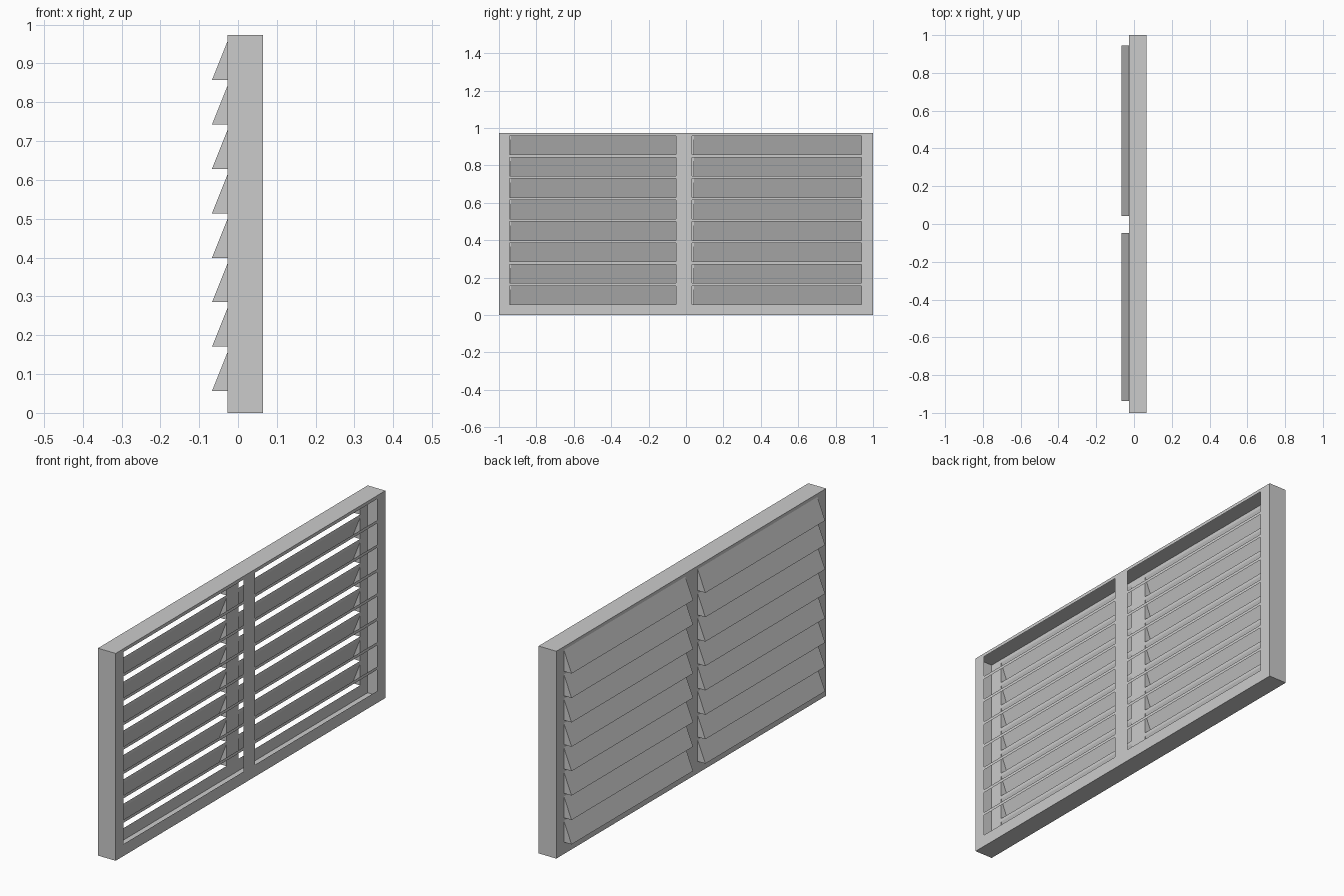
import bpy

if "Cube" in bpy.data.objects:
    bpy.data.objects.remove(bpy.data.objects["Cube"])

X_BACK, X_FRONT, X_HOOD = -0.027, 0.065, -0.067
HEIGHT, COUNT = 0.973, 8
PITCH, SLOT_Z, SLOT_H = 0.1145, 0.056, 0.1
FRONT_SLOTS = [(-0.943, -0.053), (0.033, 0.937)]
BACK_SLOTS = [(-0.936, -0.048), (0.043, 0.944)]


def add_mesh(name, verts, faces):
    mesh = bpy.data.meshes.new(name)
    mesh.from_pydata(verts, [], faces)
    mesh.update()
    obj = bpy.data.objects.new(name, mesh)
    bpy.context.collection.objects.link(obj)
    return obj


def slotted_sheet(name, x, slots, outward):
    """Flat sheet at x, with a column of slots in each y range."""
    ys = [-1] + [y for pair in slots for y in pair] + [1]
    zs = [0]
    for i in range(COUNT):
        z = SLOT_Z + i * PITCH
        zs += [z, z + SLOT_H]
    zs.append(HEIGHT)
    n = len(zs)
    verts = [(x, y, z) for y in ys for z in zs]
    faces = []
    for i in range(len(ys) - 1):
        for j in range(n - 1):
            if i % 2 and j % 2:
                continue
            f = (i * n + j, (i + 1) * n + j, (i + 1) * n + j + 1, i * n + j + 1)
            faces.append(f if outward > 0 else f[::-1])
    return add_mesh(name, verts, faces)


# Hollow case: front sheet, back sheet and the four rim walls
slotted_sheet("front_sheet", X_FRONT, FRONT_SLOTS, 1)
slotted_sheet("back_sheet", X_BACK, BACK_SLOTS, -1)

corners = [(-1, 0), (1, 0), (1, HEIGHT), (-1, HEIGHT)]
rim = [(x, y, z) for x in (X_BACK, X_FRONT) for y, z in corners]
add_mesh("case_rim", rim,
         [(i, (i + 1) % 4, (i + 1) % 4 + 4, i + 4) for i in range(4)])

# Louvre hoods: sloped sheet with triangular ends, open underneath
for side, (y0, y1) in zip(("left", "right"), BACK_SLOTS):
    verts, faces = [], []
    for i in range(COUNT):
        z = SLOT_Z + i * PITCH
        b = len(verts)
        for y in (y0, y1):
            verts += [(X_BACK, y, z), (X_HOOD, y, z), (X_BACK, y, z + SLOT_H)]
        faces += [(b + 1, b + 2, b + 5, b + 4),
                  (b, b + 2, b + 1), (b + 3, b + 4, b + 5)]
    # orient the sloped sheet and end caps outward
    hood = add_mesh(side + "_louvre_hoods", verts, faces)
    for p in hood.data.polygons:
        out = -p.normal.x if len(p.vertices) == 4 else p.normal.y * (p.center.y - (y0 + y1) / 2)
        if out < 0:
            p.flip()
    hood.data.update()
